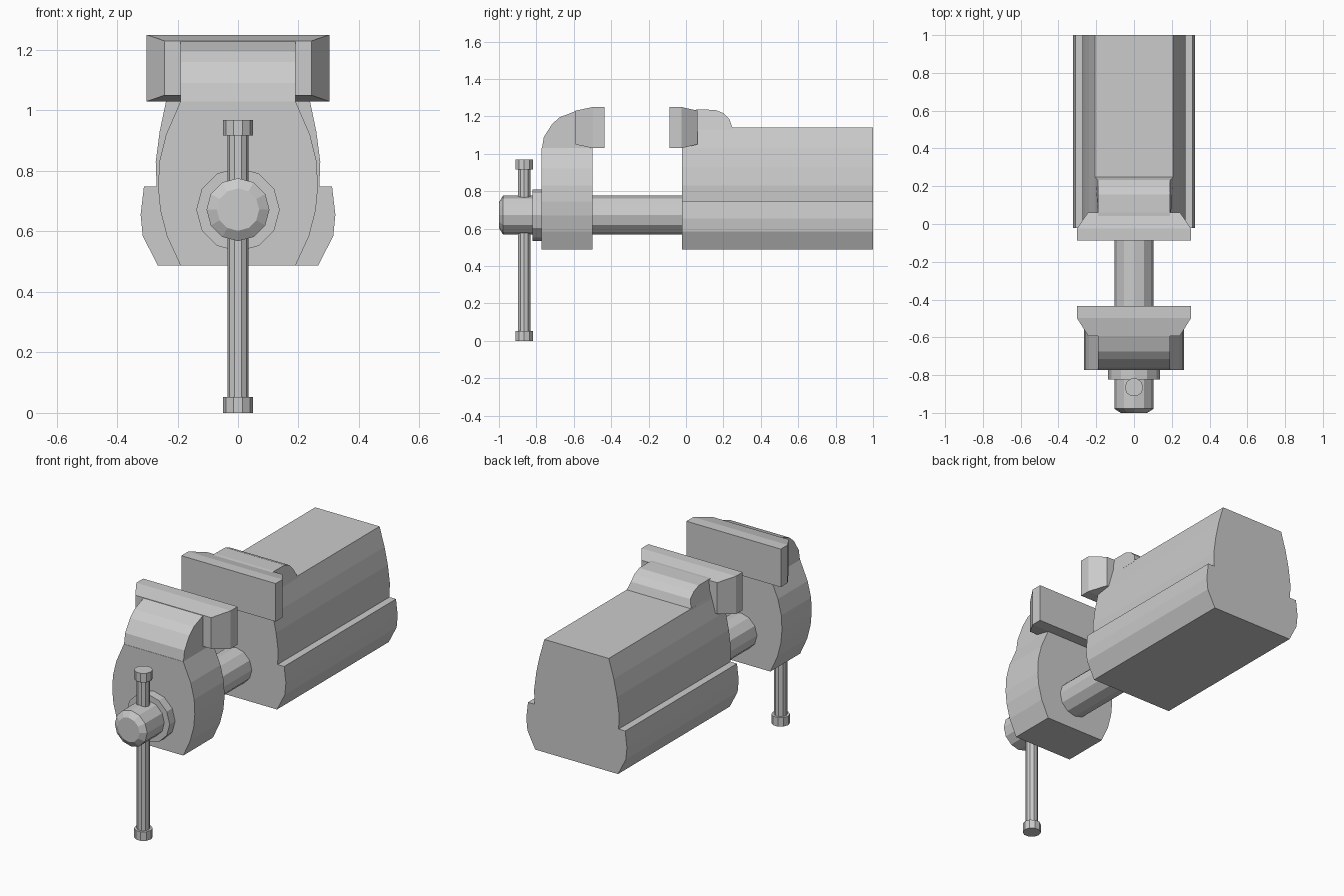
import bpy, bmesh
from math import sin, cos, pi

if "Cube" in bpy.data.objects:
    bpy.data.objects.remove(bpy.data.objects["Cube"])


def loft(name, rings):
    """Closed flat-shaded solid through rings with equal point counts."""
    bm = bmesh.new()
    vs = [[bm.verts.new(p) for p in r] for r in rings]
    n = len(rings[0])
    for a, b in zip(vs, vs[1:]):
        for i in range(n):
            j = (i + 1) % n
            bm.faces.new((a[i], a[j], b[j], b[i]))
    bm.faces.new(vs[0][::-1])
    bm.faces.new(vs[-1])
    bmesh.ops.recalc_face_normals(bm, faces=bm.faces[:])
    me = bpy.data.meshes.new(name)
    bm.to_mesh(me)
    bm.free()
    ob = bpy.data.objects.new(name, me)
    bpy.context.collection.objects.link(ob)
    return ob


def outline_prism(name, half, y0, y1):
    """Mirror a half outline (x, z) and extrude it along y."""
    pts = half + [(-x, z) for x, z in reversed(half)]
    return loft(name, [[(x, y, z) for x, z in pts] for y in (y0, y1)])


def turned(name, axis, centre, stations, n):
    """Round part: stations are (position, radius) along axis y or z."""
    rings = []
    for t, r in stations:
        ring = []
        for i in range(n):
            c, s = r * cos(2 * pi * i / n), r * sin(2 * pi * i / n)
            ring.append((c, t, centre + s) if axis == 'y' else (c, centre + s, t))
        rings.append(ring)
    return loft(name, rings)


def jaw_plate(name, face, shoulder, back):
    """Wide gripping plate, tapering towards its back."""
    sections = [(face, .302, 1.03, 1.25), (shoulder, .302, 1.03, 1.25),
                (back, .243, 1.05, 1.23)]
    return loft(name, [[(-w, y, a), (w, y, a), (w, y, b), (-w, y, b)]
                       for y, w, a, b in sections])


# Rear body with side ledges
outline_prism("body", [(.265, .487), (.315, .585), (.322, .655), (.311, .748),
                       (.269, .748), (.272, .83), (.259, .93), (.238, 1.03),
                       (.206, 1.14)], -.022, 1.0)

# Rounded hump behind the fixed jaw, flaring into the body top
hump = [(-.022, 1.13), (-.022, 1.19), (-.022, 1.228), (.06, 1.236), (.155, 1.235),
        (.2, 1.217), (.232, 1.185), (.248, 1.14), (.248, 1.13)]
width = lambda z: .19 + max(0, 1.185 - z) * .35
loft("fixed_jaw_hump", [[(s * width(z), y, z) for y, z in hump] for s in (-1, 1)])

# Moving jaw: curved lower block and rounded neck
outline_prism("moving_jaw", [(.19, .487), (.235, .585), (.257, .67), (.264, .745),
                             (.26, .83), (.238, .92), (.19, 1.03)], -.772, -.5)
neck = [(-.772, 1.02), (-.76, 1.09), (-.715, 1.16), (-.675, 1.195),
        (-.59, 1.228), (-.51, 1.24), (-.51, 1.02)]
loft("moving_jaw_neck", [[(x, y, z) for y, z in neck] for x in (-.19, .19)])

# Gripping plates
jaw_plate("fixed_plate", -.087, -.025, .062)
jaw_plate("moving_plate", -.435, -.498, -.592)

# Screw and collar
turned("screw", 'y', .672, [(-1, .07), (-.978, .104), (0, .104)], 12)
turned("collar", 'y', .672, [(-.822, .138), (-.765, .138)], 12)

# Handle bar with end caps
turned("handle_bar", 'z', -.865, [(.03, .035), (.94, .035)], 10)
for label, z in (("lower", 0), ("upper", .917)):
    turned(label + "_handle_cap", 'z', -.865, [(z, .049), (z + .052, .049)], 10)
